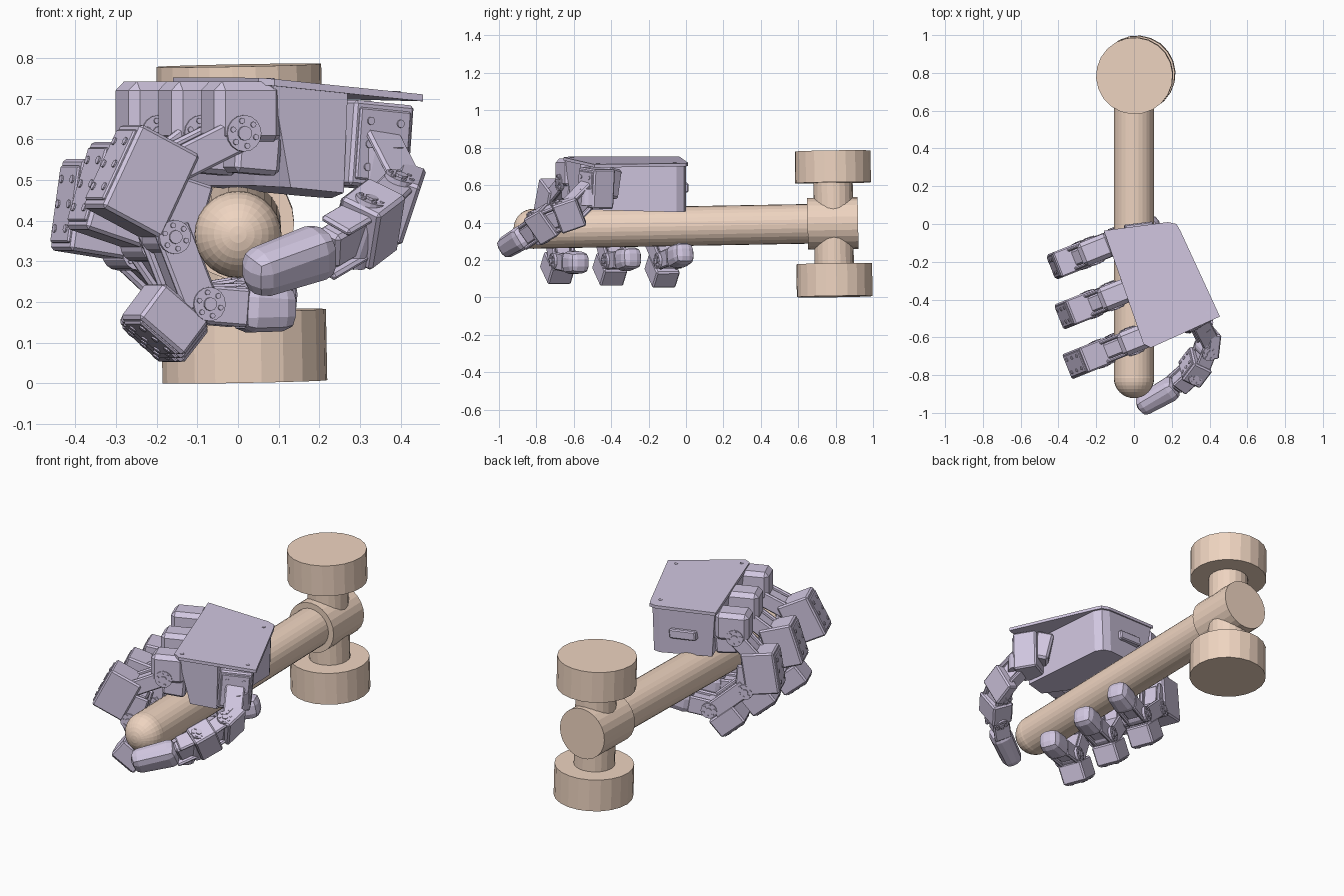
import bpy, bmesh, math
from mathutils import Vector, Matrix

if "Cube" in bpy.data.objects:
    bpy.data.objects.remove(bpy.data.objects["Cube"])

def mat(name, c):
    m = bpy.data.materials.new(name)
    m.diffuse_color = (*c, 1)
    m.use_nodes = True
    m.node_tree.nodes["Principled BSDF"].inputs["Base Color"].default_value = m.diffuse_color
    return m

WOOD = mat("tan", (0.86, 0.66, 0.53))
HAND = mat("lavender", (0.64, 0.57, 0.75))

def finish(name, bm, m):
    bmesh.ops.recalc_face_normals(bm, faces=bm.faces)
    me = bpy.data.meshes.new(name)
    bm.to_mesh(me)
    bm.free()
    ob = bpy.data.objects.new(name, me)
    me.materials.append(m)
    bpy.context.collection.objects.link(ob)
    return ob

def frame(p, q, side):
    """Matrix at the middle of p-q: local x = side, y = along, z = thickness."""
    p, q = Vector(p), Vector(q)
    d = (q - p).normalized()
    s = Vector(side)
    s = (s - d * s.dot(d)).normalized()
    n = s.cross(d)
    M = Matrix((s, d, n)).transposed().to_4x4()
    M.translation = (p + q) / 2
    return M, (q - p).length

def bar(name, p, q, w, t, side, bevel=0.012, seg=1, taper=1.0):
    M, L = frame(p, q, side)
    bm = bmesh.new()
    bmesh.ops.create_cube(bm, size=1)
    for v in bm.verts:
        k = taper if v.co.y > 0 else 1
        v.co = Vector((v.co.x * w * k, v.co.y * L, v.co.z * t * k))
    bmesh.ops.bevel(bm, geom=bm.edges[:], offset=bevel, segments=seg, affect='EDGES', profile=0.5)
    bm.transform(M)
    return finish(name, bm, HAND)

def rod(name, p, q, r, m, n=24):
    p, q = Vector(p), Vector(q)
    d = q - p
    bm = bmesh.new()
    bmesh.ops.create_cone(bm, cap_ends=True, segments=n, radius1=r, radius2=r, depth=d.length)
    bm.transform(Matrix.Translation((p + q) / 2) @ d.to_track_quat('Z', 'Y').to_matrix().to_4x4())
    return finish(name, bm, m)

def motor(name, p, q, w, t, side, out=1):
    """Servo block with a lid step and four screws on its outer face."""
    bar(name, p, q, w, t, side, 0.008)
    M, L = frame(p, q, side)
    z = out * t / 2
    bar(name + "_lid", M @ Vector((0, -L * .42, z)), M @ Vector((0, L * .42, z)), w * .85, 0.014, side, 0.004)
    for sx in (-1, 1):
        for sy in (-1, 0, 1):
            c = Vector((sx * w * .25, sy * L * .27, z))
            rod(name + "_screw", M @ c, M @ (c + Vector((0, 0, out * 0.011))), 0.010, HAND, 10)

def hinge(name, p, w, side, r=0.042):
    """Round horn with a hub and bolts on each side of a joint."""
    p, s = Vector(p), Vector(side).normalized()
    rod(name + "_axle", p - s * w * .5, p + s * w * .5, r, HAND, 16)
    rod(name + "_hub", p - s * (w * .5 + .006), p + s * (w * .5 + .006), r * .4, HAND, 10)
    a = s.orthogonal().normalized() * r * .7
    for i in range(6):
        c = p + Matrix.Rotation(i * math.pi / 3, 3, s) @ a
        rod(name + "_bolt", c - s * (w * .5 + .004), c + s * (w * .5 + .004), r * .16, HAND, 8)

def bracket(name, p, q, w, t, side):
    """Two cheek plates joined by a narrower core."""
    s = Vector(side).normalized()
    for k in (-1, 1):
        o = s * k * (w / 2 - 0.01)
        bar(name + "_cheek", Vector(p) + o, Vector(q) + o, 0.02, t, side, 0.007)
    bar(name + "_core", p, q, w * .7, t * .7, side, 0.01)

# ---- hammer ----
AX = lambda y: Vector((0, y, 0.381 + 0.018 * y))
rod("handle", AX(-0.815), AX(0.68), 0.106, WOOD, 28)
bm = bmesh.new()
bmesh.ops.create_uvsphere(bm, u_segments=28, v_segments=16, radius=0.107)
bm.transform(Matrix.Translation(AX(-0.815)) @ Matrix.Rotation(math.pi / 2, 4, 'X'))
finish("handle_end", bm, WOOD)
rod("head_socket", AX(0.65), AX(0.92), 0.138, WOOD, 24)
low, high = Vector((0.017, 0.795, 0.004)), Vector((0.002, 0.784, 0.782))
at = lambda t: low.lerp(high, t)
rod("head_neck", at(0.15), at(0.85), 0.105, WOOD, 20)
rod("lower_striker", at(0), at(0.225), 0.203, WOOD, 22)
rod("upper_striker", at(0.782), at(1), 0.203, WOOD, 22)

# ---- palm ----
def tilt(x, y):
    return -0.09 * x - 0.03 * y

def prism(name, top, bottom, ztop, zbot):
    bm = bmesh.new()
    a = [bm.verts.new((x, y, ztop + tilt(x, y))) for x, y in top]
    b = [bm.verts.new((x, y, zbot + tilt(x, y))) for x, y in bottom]
    bm.faces.new(a)
    bm.faces.new(b)
    for i in range(len(a)):
        j = (i + 1) % len(a)
        bm.faces.new((a[i], a[j], b[j], b[i]))
    return finish(name, bm, HAND)

plate = [(-0.16, -0.035), (0.18, 0.01), (0.225, 0.0), (0.245, -0.035), (0.455, -0.49), (0.09, -0.655), (0.05, -0.635)]
prism("palm_plate", plate, plate, 0.737, 0.720)
body_top = [(-0.15, -0.04), (0.17, 0.0), (0.215, -0.01), (0.24, -0.05), (0.27, -0.565), (0.085, -0.648), (0.05, -0.63)]
body_low = [(-0.12, -0.06), (0.16, 0.0), (0.205, -0.01), (0.23, -0.05), (0.26, -0.56), (0.13, -0.61), (0.04, -0.50)]
prism("palm_body", body_top, body_low, 0.725, 0.475)
for x, y in ((0.20, -0.06), (0.39, -0.47), (0.08, -0.61)):
    z = 0.737 + tilt(x, y)
    rod("plate_screw", (x, y, z - .01), (x, y, z + .003), 0.01, HAND, 10)
# connector block on the wrist side
bar("wrist_connector", (-0.05, -0.022, 0.60), (0.10, -0.004, 0.585), 0.035, 0.05, (0, 1, 0), 0.006)

# ---- three curled fingers (i = 0 nearest the handle end) ----
SIDE = Vector((-0.37, 0.93, 0))
for i in range(3):
    def P(x, z, s, dz=0.0):
        """Profile point; s is the sideways shift between fingers."""
        return Vector((x + s * i, -0.615 + 0.40 * x + i * (0.28 + 0.40 * s), z + dz * i))
    n = f"finger{i + 1}_"
    k = -0.105
    # knuckle housing next to the palm
    bar(n + "housing", P(0.09, 0.665, k), P(-0.075, 0.665, k), 0.13, 0.155, SIDE, 0.022)
    bar(n + "housing_base", P(0.09, 0.56, k), P(-0.02, 0.57, k), 0.10, 0.10, SIDE, 0.012)
    hinge(n + "knuckle", P(-0.01, 0.615, k), 0.14, SIDE, 0.045)
    bracket(n + "knuckle_bracket", P(0.0, 0.62, k), P(-0.17, 0.535, -0.075, -0.02), 0.125, 0.085, SIDE)
    # outer servo and its inner bracket
    motor(n + "outer_servo", P(-0.19, 0.60, -0.068, -0.03), P(-0.285, 0.395, -0.036, -0.04), 0.142, 0.175, SIDE)
    bracket(n + "inner_bracket", P(-0.13, 0.50, -0.075, -0.02), P(-0.17, 0.36, -0.05, -0.02), 0.125, 0.11, SIDE)
    hinge(n + "middle_joint", P(-0.18, 0.36, -0.045, -0.02), 0.14, SIDE)
    # middle link, lower servo
    bracket(n + "middle_link", P(-0.185, 0.385, -0.045, -0.02), P(-0.11, 0.19, 0), 0.13, 0.095, SIDE)
    motor(n + "lower_servo", P(-0.235, 0.205, -0.002, -0.006), P(-0.125, 0.11, 0, -0.01), 0.135, 0.11, SIDE)
    hinge(n + "end_joint", P(-0.095, 0.195, 0), 0.14, SIDE)
    bracket(n + "end_link", P(-0.11, 0.195, 0), P(0.01, 0.185, 0, 0.015), 0.11, 0.095, SIDE)
    bar(n + "tip", P(-0.005, 0.187, 0, 0.012), P(0.135, 0.185, 0, 0.028), 0.125, 0.125, SIDE, 0.036, 2, 0.9)

# ---- thumb ----
A, B, C, D, E, T = [Vector(v) for v in (
    (0.31, -0.46, 0.62), (0.36, -0.52, 0.53), (0.395, -0.62, 0.455),
    (0.345, -0.745, 0.405), (0.26, -0.835, 0.345), (0.06, -0.95, 0.275))]
UP = Vector((0.30, -0.30, 0.9))
motor("thumb_base_servo", (0.33, -0.475, 0.69), (0.315, -0.485, 0.48), 0.17, 0.13, (0.85, 0.5, 0), -1)
bar("thumb_base_link", (0.24, -0.40, 0.60), A, 0.16, 0.14, (0, 0, 1))
rod("thumb_swivel", B + Vector((0, 0, -.04)), B + Vector((0, 0, .05)), 0.06, HAND, 16)
bracket("thumb_base_bracket", A, C, 0.13, 0.10, UP)
motor("thumb_side_servo", (0.41, -0.56, 0.465), (0.395, -0.69, 0.42), 0.165, 0.065, UP, -1)
hinge("thumb_middle_joint", C.lerp(D, .35), 0.16, UP, 0.04)
bracket("thumb_middle_link", C, D, 0.145, 0.085, UP)
motor("thumb_front_servo", C.lerp(D, .75), D.lerp(E, .65), 0.17, 0.115, UP, -1)
hinge("thumb_end_joint", D.lerp(E, .5), 0.175, UP, 0.04)
bracket("thumb_end_link", D, E.lerp(T, .2), 0.14, 0.095, UP)
bar("thumb_tip", E.lerp(T, .18), T + (T - E) * .18, 0.132, 0.12, UP, 0.04, 2, 0.88)
